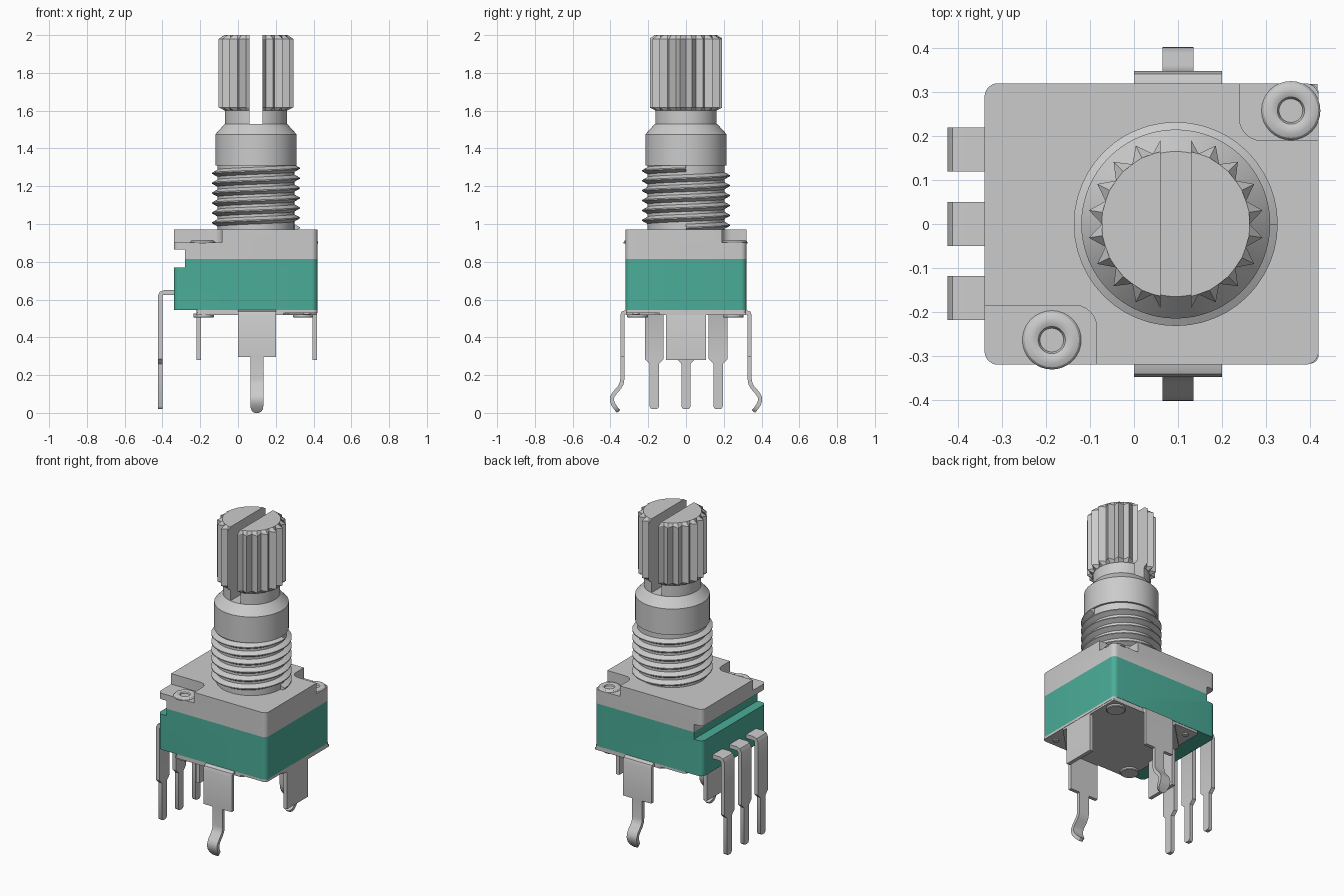
import bpy, bmesh
from math import sin, cos, pi, hypot

if "Cube" in bpy.data.objects:
    bpy.data.objects.remove(bpy.data.objects["Cube"])

AX = 0.095  # shaft axis in x


def finish(name, bm, angle=30, mat=None):
    bmesh.ops.recalc_face_normals(bm, faces=bm.faces)
    me = bpy.data.meshes.new(name)
    bm.to_mesh(me)
    bm.free()
    ob = bpy.data.objects.new(name, me)
    bpy.context.collection.objects.link(ob)
    if mat:
        me.materials.append(mat)
    smooth(ob, angle)
    return ob


def smooth(ob, angle=30):
    bpy.ops.object.select_all(action='DESELECT')
    ob.select_set(True)
    bpy.context.view_layer.objects.active = ob
    bpy.ops.object.shade_smooth_by_angle(angle=angle * pi / 180)


def skin(bm, rings, cap=True):
    """Bridge equal-length closed rings of points, capping both ends."""
    vs = [[bm.verts.new(p) for p in r] for r in rings]
    for a, b in zip(vs, vs[1:]):
        for i in range(len(a)):
            j = (i + 1) % len(a)
            bm.faces.new((a[i], a[j], b[j], b[i]))
    if cap:
        bm.faces.new(vs[0][::-1])
        bm.faces.new(vs[-1])


def lathe(name, prof, x, y, n=48):
    bm = bmesh.new()
    skin(bm, [[(x + r * cos(2 * pi * i / n), y + r * sin(2 * pi * i / n), z)
               for i in range(n)] for r, z in prof])
    return finish(name, bm)


def block(name, x0, x1, y0, y1, z0, z1, r=0.0, mat=None):
    """Box with rounded vertical corners."""
    pts = []
    for k, (cx, cy) in enumerate([(x1 - r, y1 - r), (x0 + r, y1 - r), (x0 + r, y0 + r), (x1 - r, y0 + r)]):
        steps = 6 if r else 0
        for s in range(steps + 1):
            a = k * pi / 2 + (s / steps if steps else 0) * pi / 2
            pts.append((cx + r * cos(a), cy + r * sin(a)))
    bm = bmesh.new()
    skin(bm, [[(x, y, z) for x, y in pts] for z in (z0, z1)])
    return finish(name, bm, mat=mat)


def cut(ob, cutters):
    for c in cutters:
        c.hide_render = True
        m = ob.modifiers.new("cut", 'BOOLEAN')
        m.operation, m.solver, m.object = 'DIFFERENCE', 'EXACT', c
    dg = bpy.context.evaluated_depsgraph_get()
    me = bpy.data.meshes.new_from_object(ob.evaluated_get(dg))
    ob.modifiers.clear()
    ob.data = me
    smooth(ob)
    for c in cutters:
        bpy.data.objects.remove(c)


def strip(name, path, t, place):
    """Bent sheet-metal strip; path rows are (u, z, width)."""
    rings = []
    for i, (u, z, w) in enumerate(path):
        a, b = path[max(i - 1, 0)], path[min(i + 1, len(path) - 1)]
        du, dz = b[0] - a[0], b[1] - a[1]
        d = hypot(du, dz)
        nu, nz = -dz / d * t / 2, du / d * t / 2
        h = w / 2
        rings.append([place(u + s * nu, q * h, z + s * nz)
                      for s, q in ((1, 1), (1, -1), (-1, -1), (-1, 1))])
    bm = bmesh.new()
    skin(bm, rings)
    return finish(name, bm)


green = bpy.data.materials.new("green_plastic")
green.diffuse_color = (0.07, 0.42, 0.32, 1)
green.use_nodes = True
green.node_tree.nodes["Principled BSDF"].inputs["Base Color"].default_value = green.diffuse_color

# Housing: green base and grey cover, with the long notch on the left side
base = block("green_base", -0.34, 0.42, -0.32, 0.32, 0.545, 0.815, 0.03, green)
cut(base, [block("notch", -0.5, -0.28, -0.5, 0.5, 0.77, 0.9)])
cover = block("top_cover", -0.34, 0.42, -0.32, 0.32, 0.815, 0.97, 0.03)
cut(cover, [block("notch", -0.5, -0.28, -0.5, 0.5, 0.7, 0.865),
            block("corner_a", -0.6, -0.085, -0.6, -0.185, 0.903, 1.1, 0.05),
            block("corner_b", 0.24, 0.8, 0.19, 0.8, 0.903, 1.1, 0.05)])

# Bottom plates: rectangle plus a lower plate with two clipped corners
block("bottom_plate", -0.22, 0.42, -0.318, 0.318, 0.53, 0.546, 0.02)
bm = bmesh.new()
outline = [(-0.22, -0.318), (0.24, -0.318), (0.418, -0.14), (0.418, 0.318), (-0.04, 0.318), (-0.22, 0.14)]
skin(bm, [[(x, y, z) for x, y in outline] for z in (0.518, 0.531)])
finish("clipped_plate", bm)
for i, (x, y) in enumerate([(0.365, -0.265), (-0.165, 0.265)]):
    lathe(f"peg_{i}", [(0.018, 0.535), (0.018, 0.522)], x, y, 16)

# Rivets: rolled rings on top, flat heads below
for i, (x, y) in enumerate([(-0.187, -0.264), (0.357, 0.258)]):
    lathe(f"rivet_{i}", [(0.067, 0.897), (0.067, 0.904), (0.062, 0.911), (0.052, 0.915), (0.04, 0.915),
                         (0.031, 0.911), (0.027, 0.904), (0.027, 0.899)], x, y, 32)
    lathe(f"rivet_head_{i}", [(0.055, 0.525), (0.055, 0.508), (0.05, 0.504)],
          x * 0.97, y * 0.97, 32)

# Threaded bushing with collar
lathe("bushing", [(0.203, 0.96), (0.203, 1.31), (0.215, 1.31), (0.215, 1.475),
                  (0.165, 1.53)], AX, 0, 64)
bm = bmesh.new()
turns, n, z0, z1 = 6, 48, 0.98, 1.295
rings = []
for i in range(turns * n + 1):
    a = 2 * pi * i / n
    z = z0 + (z1 - z0) * i / (turns * n)
    rings.append([(AX + r * cos(a), r * sin(a), z + h)
                  for r, h in ((0.198, -0.022), (0.232, -0.003), (0.232, 0.003), (0.198, 0.022))])
skin(bm, rings)
finish("screw_thread", bm)

# Splined shaft with a screwdriver slot
bm = bmesh.new()
rings = []
for z, tip, root in [(1.5, 0.165, 0.165), (1.6, 0.165, 0.165), (1.602, 0.17, 0.167), (1.618, 0.2, 0.168),
                     (1.98, 0.2, 0.168), (2.0, 0.169, 0.168)]:
    rings.append([(AX + (root if i % 2 == 0 else tip) * cos(i * pi / 20),
                   (root if i % 2 == 0 else tip) * sin(i * pi / 20), z) for i in range(40)])
skin(bm, rings)
shaft = finish("splined_shaft", bm, 20)
cut(shaft, [block("slot", 0.06, 0.13, -0.4, 0.4, 1.45, 2.2)])
smooth(shaft, 20)

# Front and back snap-in legs
leg = [(0.29, 0.533, 0.2), (0.32, 0.533, 0.2), (0.333, 0.528, 0.2), (0.337, 0.515, 0.2), (0.337, 0.296, 0.2),
       (0.337, 0.295, 0.07), (0.337, 0.18, 0.07), (0.341, 0.155, 0.07), (0.352, 0.135, 0.07),
       (0.38, 0.103, 0.07), (0.391, 0.083, 0.07), (0.392, 0.065, 0.07), (0.385, 0.045, 0.07),
       (0.372, 0.025, 0.062), (0.362, 0.013, 0.045), (0.357, 0.007, 0.02)]
for name, s in (("front_leg", -1), ("back_leg", 1)):
    strip(name, leg, 0.022, lambda u, w, z: (0.1 + w, s * u, z))

# Flat tabs bent down from the bottom plate
for name, x, s in (("right_tab", 0.407, 1), ("left_tab", -0.209, -1)):
    tab = [(-0.05, 0.532, 0.21), (-0.013, 0.532, 0.21), (-0.003, 0.527, 0.21), (0, 0.515, 0.21), (0, 0.28, 0.21)]
    strip(name, tab, 0.024, lambda u, w, z: (x + s * u, w, z))

# Three terminal pins on the left side
pin = [(0.3, 0.637, 0.1), (0.39, 0.637, 0.1), (0.405, 0.632, 0.1), (0.412, 0.618, 0.1), (0.412, 0.285, 0.1),
       (0.412, 0.26, 0.05), (0.412, 0.035, 0.05), (0.412, 0.025, 0.04), (0.412, 0.02, 0.025)]
for i, y in enumerate((-0.168, 0.0, 0.17)):
    strip(f"terminal_{i}", pin, 0.025, lambda u, w, z: (-u, y + w, z))
